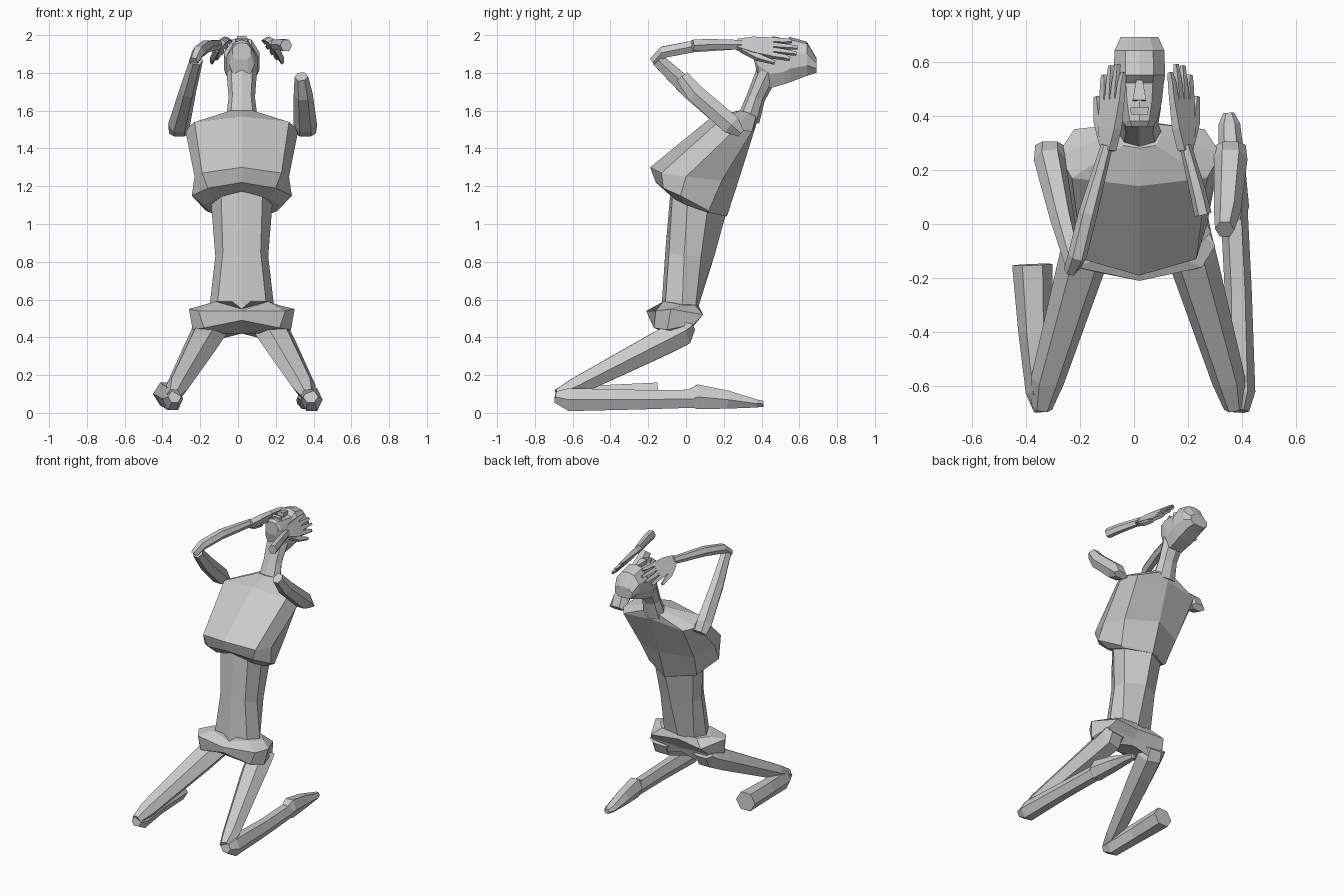
import bpy
import bmesh
from math import cos, sin, pi
from mathutils import Vector as V

CX = 0.02  # body centre line


def mesh(name, rings):
    """Skin a stack of equal rings, with flat end caps."""
    n = len(rings[0])
    verts = [p for r in rings for p in r]
    faces = [[k * n + i, k * n + (i + 1) % n, (k + 1) * n + (i + 1) % n, (k + 1) * n + i]
             for k in range(len(rings) - 1) for i in range(n)]
    faces += [list(range(n))[::-1], [len(verts) - n + i for i in range(n)]]
    me = bpy.data.meshes.new(name)
    me.from_pydata([tuple(v) for v in verts], [], faces)
    bm = bmesh.new()
    bm.from_mesh(me)
    bmesh.ops.recalc_face_normals(bm, faces=bm.faces)
    bm.to_mesh(me)
    bm.free()
    ob = bpy.data.objects.new(name, me)
    bpy.context.collection.objects.link(ob)
    return ob


def mirrored(name, halves):
    """Rings given front centre -> +x side -> back centre, mirrored on the body line."""
    rings = []
    for h in halves:
        right = [V((CX + x, y, z)) for x, y, z in h]
        left = [V((CX - x, y, z)) for x, y, z in h[1:-1]][::-1]
        rings.append(right + left)
    return mesh(name, rings)


def limb(name, stations, wide=(1, 0, 0), sides=6):
    """Stations (x, y, z, wide radius, thin radius) swept along their path."""
    pts = [V(s[:3]) for s in stations]
    rings = []
    for i, s in enumerate(stations):
        d = (pts[min(i + 1, len(pts) - 1)] - pts[max(i - 1, 0)]).normalized()
        u = V(wide)
        u = (u - d * u.dot(d)).normalized()
        w = d.cross(u)
        off = pi / 4 if sides == 4 else 0
        k = 1.414 if sides == 4 else 1
        rings.append([pts[i] + u * s[3] * k * cos(off + 2 * pi * j / sides)
                      + w * s[4] * k * sin(off + 2 * pi * j / sides) for j in range(sides)])
    return mesh(name, rings)


# pelvis with wrapped cloth band
mirrored("pelvis", [
    [(0, -.10, .42), (.10, -.10, .43), (.21, -.03, .42), (.12, .02, .39), (0, .02, .42)],
    [(0, -.19, .49), (.20, -.17, .45), (.26, -.10, .44), (.23, .04, .47), (0, .04, .46)],
    [(0, -.21, .54), (.23, -.16, .54), (.28, -.08, .55), (.20, .09, .52), (0, .06, .53)],
    [(0, -.13, .55), (.14, -.12, .59), (.20, -.02, .57), (.14, .05, .57), (0, .065, .57)]])

# waist, its back running straight up into the shoulder blades
mirrored("waist", [
    [(0, -.13, .55), (.13, -.11, .57), (.17, -.02, .57), (.12, .05, .56), (0, .065, .56)],
    [(0, -.11, .85), (.10, -.09, .85), (.14, -.01, .83), (.13, .08, .83), (0, .15, .83)],
    [(0, -.08, 1.20), (.11, -.07, 1.18), (.165, .01, 1.14), (.16, .12, 1.12), (0, .23, 1.12)]])

# rib cage
mirrored("rib_cage", [
    [(0, -.10, 1.18), (.15, -.06, 1.13), (.20, .00, 1.10), (.17, .12, 1.06), (0, .215, 1.04)],
    [(0, -.16, 1.22), (.18, -.12, 1.19), (.265, -.03, 1.15), (.19, .12, 1.07), (0, .22, 1.05)],
    [(0, -.19, 1.30), (.21, -.13, 1.27), (.25, .00, 1.25), (.22, .19, 1.23), (0, .285, 1.25)],
    [(0, .14, 1.57), (.25, .17, 1.54), (.30, .26, 1.50), (.24, .35, 1.49), (0, .37, 1.52)],
    [(0, .28, 1.60), (.06, .29, 1.60), (.08, .33, 1.59), (.06, .37, 1.57), (0, .38, 1.56)]])

# neck
limb("neck", [(CX, .33, 1.55, .085, .06), (CX, .37, 1.67, .07, .05), (CX, .43, 1.80, .08, .06)], sides=8)


# head, tipped back with the face upward: (y, half width, low z, high z)
def head_ring(y, w, lo, hi):
    h = hi - lo
    return [(0, y, hi), (.55 * w, y, hi - .06 * h), (w, y, hi - .35 * h),
            (w, y, lo + .3 * h), (.6 * w, y, lo), (0, y, lo)]


mirrored("head", [head_ring(*r) for r in [
    (.36, .05, 1.87, 1.96), (.38, .065, 1.78, 1.975), (.45, .083, 1.72, 1.97),
    (.52, .09, 1.74, 1.96), (.55, .095, 1.75, 1.99), (.64, .092, 1.785, 1.965),
    (.69, .07, 1.80, 1.88)]])
limb("nose", [(CX, .455, 1.965, .025, .03), (CX, .53, 1.96, .012, .02)], sides=4)
limb("mouth", [(CX, .405, 1.96, .03, .02), (CX, .43, 1.96, .035, .022)], sides=4)

# arms: one whole, the other broken at the elbow
limb("left_upper_arm", [(-.31, .29, 1.48, .055, .025), (-.312, .24, 1.525, .058, .06),
                        (-.265, .02, 1.71, .045, .055), (-.22, -.15, 1.87, .035, .04)])
limb("left_forearm", [(-.235, -.17, 1.86, .025, .03), (-.21, -.12, 1.91, .035, .035),
                      (-.17, .04, 1.94, .035, .035), (-.10, .29, 1.95, .022, .028)])
limb("right_upper_arm", [(.355, .29, 1.48, .058, .025), (.357, .24, 1.525, .062, .06),
                         (.345, .05, 1.69, .05, .055), (.335, -.02, 1.78, .036, .04)])
limb("right_forearm", [(.255, .035, 1.945, .032, .035), (.235, .12, 1.95, .03, .034),
                       (.19, .29, 1.95, .022, .028)])


# hands: flat palm, four fanned fingers and a thumb
def hand(side, wx, s):
    wide = V((-s * .6, 0, .8))
    root = V((wx, .27, 1.95))

    def at(y, a):
        return tuple(root + V((-s * .07 * y, y, -.1 * y)) + wide * a)

    limb(side + "_palm", [at(0, 0) + (.026, .017), at(.08, 0) + (.05, .017),
                          at(.19, 0) + (.062, .012)], wide, 4)
    for i in range(4):
        a = .048 - .032 * i
        reach = (.29, .32, .315, .28)[i]
        limb(f"{side}_finger_{i + 1}", [at(.18, a) + (.014, .012), at(.25, a * 1.1) + (.012, .011),
                                        at(reach, a * 1.25) + (.008, .007)], wide, 4)
    limb(side + "_thumb", [at(.03, -.025) + (.018, .014), at(.11, -.07) + (.016, .013),
                           at(.20, -.095) + (.008, .008)], wide, 4)


hand("left", -.095, -1)
hand("right", .19, 1)

# thighs
for side, s, shift in (("left", -1, 0), ("right", 1, .03)):
    limb(side + "_thigh", [(s * .15 + shift, .03, .46, .09, .03),
                           (s * .155 + shift, -.02, .425, .095, .08),
                           (s * .19 + shift, -.14, .365, .09, .08),
                           (s * .32 + shift, -.58, .14, .062, .055),
                           (s * .34 + shift, -.68, .095, .038, .035)])

# shins: one ending in a pointed foot, the other broken off
limb("right_shin", [(.385, -.69, .085, .04, .035), (.39, -.62, .07, .058, .07),
                    (.385, -.25, .07, .05, .06), (.37, .05, .075, .05, .055)])
limb("right_foot", [(.37, .03, .075, .045, .06), (.37, .06, .085, .055, .075),
                    (.36, .22, .07, .05, .055), (.352, .37, .05, .04, .025),
                    (.35, .41, .048, .02, .018)])
limb("left_shin", [(-.335, -.69, .085, .035, .035), (-.345, -.62, .075, .055, .07),
                   (-.365, -.40, .09, .062, .068), (-.375, -.15, .10, .075, .07)])
